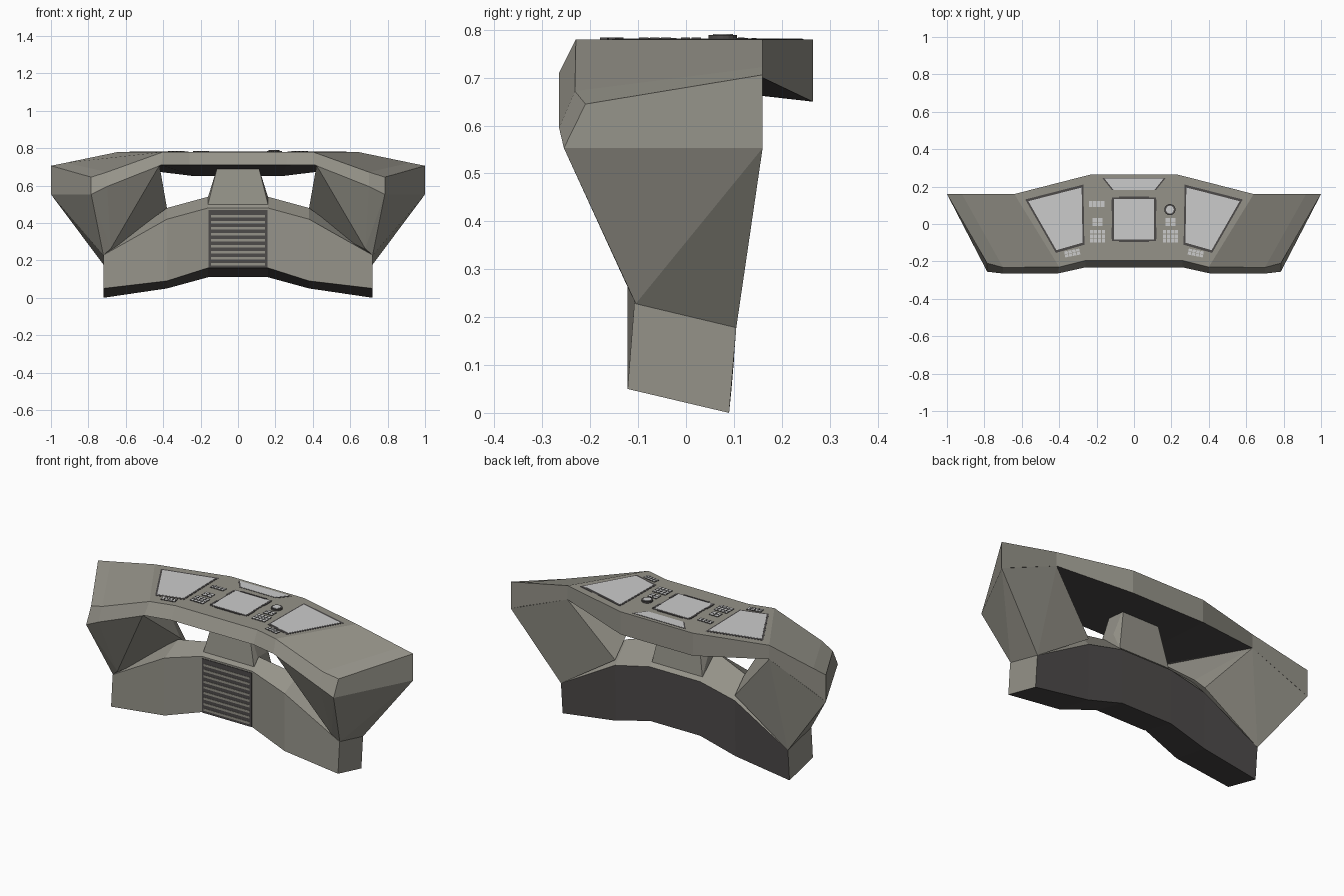
import bpy, bmesh, math
from mathutils import Vector, Matrix

if "Cube" in bpy.data.objects:
    bpy.data.objects.remove(bpy.data.objects["Cube"])


def material(name, rgb):
    m = bpy.data.materials.new(name)
    m.diffuse_color = (*rgb, 1)
    m.use_nodes = True
    m.node_tree.nodes["Principled BSDF"].inputs["Base Color"].default_value = m.diffuse_color
    return m


GREY = material("warm grey panel", (.30, .29, .25))
DARK = material("dark grey", (.075, .069, .068))
LIGHT = material("pale grey screen", (.60, .60, .60))


def finish(name, bm, mats, rule=None):
    """Turn a bmesh into an object; rule(face) gives its material slot."""
    bmesh.ops.recalc_face_normals(bm, faces=bm.faces[:])
    bm.normal_update()
    if rule:
        for f in bm.faces:
            f.material_index = rule(f)
    me = bpy.data.meshes.new(name)
    bm.to_mesh(me)
    bm.free()
    for m in mats:
        me.materials.append(m)
    ob = bpy.data.objects.new(name, me)
    bpy.context.collection.objects.link(ob)
    return ob


def mirrored_loft(name, half, rule):
    """Loft closed sections, given for the right half from centre outwards."""
    sections = [[(-x, y, z) for x, y, z in s] for s in reversed(half)] + half
    bm = bmesh.new()
    rings = [[bm.verts.new(p) for p in s] for s in sections]
    n = len(rings[0])
    for a, b in zip(rings, rings[1:]):
        for i in range(n):
            j = (i + 1) % n
            bm.faces.new((a[i], a[j], b[j], b[i]))
    bm.faces.new(rings[0])
    bm.faces.new(rings[-1])
    return finish(name, bm, [GREY, DARK], rule)


def hull(name, points):
    bm = bmesh.new()
    for p in points:
        bm.verts.new(p)
    res = bmesh.ops.convex_hull(bm, input=bm.verts[:])
    junk = [v for v in res["geom_interior"] if isinstance(v, bmesh.types.BMVert)]
    bmesh.ops.delete(bm, geom=junk, context='VERTS')
    bmesh.ops.dissolve_limit(bm, angle_limit=.02, verts=bm.verts[:], edges=bm.edges[:])
    return finish(name, bm, [GREY])


def add_prism(bm, outline, z0, z1):
    lo = [bm.verts.new((x, y, z0)) for x, y in outline]
    hi = [bm.verts.new((x, y, z1)) for x, y in outline]
    n = len(outline)
    bm.faces.new(lo[::-1])
    bm.faces.new(hi)
    for i in range(n):
        j = (i + 1) % n
        bm.faces.new((lo[i], lo[j], hi[j], hi[i]))


def plate(name, outline, z1, mat):
    bm = bmesh.new()
    add_prism(bm, outline, .775, z1)
    return finish(name, bm, [mat])


# Desk top: back bottom, back top, front top, front bottom at each station
desk = [
    [(.23, .265, .65), (.23, .265, .78), (.26, -.195, .78), (.26, -.232, .71)],
    [(.64, .16, .70), (.64, .16, .78), (.40, -.23, .78), (.41, -.265, .71)],
    [(.92, .16, .587), (.92, .16, .722), (.70, -.232, .672), (.70, -.265, .595)],
    [(1, .16, .553), (1, .16, .706), (.785, -.21, .645), (.785, -.255, .553)],
]
mirrored_loft("desk_top", desk, lambda f: int(f.normal.z < -.75))

# Pedestal: front bottom, front top, shelf ridge, back top, back bottom
pedestal = [
    [(.16, -.10, .16), (.16, -.10, .48), (.16, -.04, .54), (.16, .10, .42), (.16, .10, .11)],
    [(.38, -.122, .09), (.38, -.122, .42), (.38, 0, .48), (.38, .10, .37), (.38, .095, .05)],
    [(.72, -.122, .05), (.72, -.108, .228), (.72, -.06, .235), (.72, .105, .178), (.72, .09, 0)],
]
mirrored_loft("pedestal", pedestal,
              lambda f: int(f.normal.z < -.6 or (f.normal.y > .75 and f.normal.z < .4)))

# Wing supports between desk and pedestal
wing = [(.785, -.255, .553), (.70, -.265, .595), (.42, -.263, .708), (1, .16, .553),
        (.64, .16, .70), (.72, -.105, .228), (.68, -.122, .263), (.38, .02, .48),
        (.38, .10, .40), (.72, .105, .178)]
for side, s in (("left", -1), ("right", 1)):
    hull(side + "_wing_support", [(s * x, y, z) for x, y, z in wing])

# Centre pillar
hull("centre_pillar", [(s * x, y, z) for s in (-1, 1) for x, y, z in
                       ((.16, -.085, .50), (.16, .08, .44), (.16, -.05, .54), (.16, .03, .54),
                        (.11, -.06, .70), (.11, .05, .70))])

# Front grille: dark plate with grey slats
bm = bmesh.new()


def add_box(bm, centre, size):
    bmesh.ops.create_cube(bm, size=1, matrix=Matrix.Translation(centre) @ Matrix.Diagonal((*size, 1)))


add_box(bm, (0, -.10, .315), (.315, .006, .31))
finish("front_grille", bm, [DARK])
bm = bmesh.new()
for i in range(9):
    add_box(bm, (0, -.102, .18 + i * .032), (.29, .005, .013))
finish("grille_slats", bm, [GREY])

# Screens with dark borders
side_screen = [(.565, .122), (.28, .195), (.275, -.10), (.415, -.14)]
upper_screen = [(.158, .243), (-.158, .243), (-.11, .183), (.11, .183)]
main_screen = [(.108, .133), (-.108, .133), (-.108, -.083), (.108, -.083)]


def screen(name, outline, border):
    c = sum((Vector(p) for p in outline), Vector((0, 0))) / len(outline)
    grown = [c + (Vector(p) - c) * border for p in outline]
    plate(name + "_border", grown, .7812, DARK)
    plate(name, outline, .7824, LIGHT)


screen("right_screen", side_screen, 1.09)
screen("left_screen", [(-x, y) for x, y in side_screen], 1.09)
screen("upper_screen", upper_screen, 1.07)
screen("main_screen", main_screen, 1.08)

# Main screen clips along the frame
bm = bmesh.new()
for s in (-1, 1):
    for y in (.10, -.05):
        add_box(bm, (s * .115, y, .78), (.012, .06, .006))
    add_box(bm, (0, .025 + s * .117, .78), (.16, .01, .006))
finish("screen_clips", bm, [DARK])


# Keypads: dark-sided buttons with pale tops
def keypad(name, x, y, cols, rows, w, h, angle=0):
    bm = bmesh.new()
    for i in range(cols):
        for j in range(rows):
            add_box(bm, ((i + .5 - cols / 2) * w / cols, (j + .5 - rows / 2) * h / rows, .780),
                    (w / cols * .86, h / rows * .86, .008))
    bmesh.ops.transform(bm, verts=bm.verts[:], matrix=Matrix.Translation((x, y, 0)) @ Matrix.Rotation(angle, 4, 'Z'))
    return finish(name, bm, [DARK, LIGHT], lambda f: int(f.normal.z > .5))


for side, s in (("left", -1), ("right", 1)):
    keypad(side + "_number_keys", s * .195, -.065, 4, 3, .085, .07)
    keypad(side + "_square_keys", s * .195, .01, 2, 2, .06, .045)
    keypad(side + "_edge_keys", s * .33, -.155, 4, 2, .085, .035, -s * .2)
keypad("upper_keys", -.20, .107, 4, 2, .085, .033)

# Round dial
for name, r, z, m in (("dial_ring", .03, .789, DARK), ("dial_cap", .021, .791, LIGHT)):
    plate(name, [(.192 + r * math.cos(a * math.pi / 8), .077 + r * math.sin(a * math.pi / 8))
                 for a in range(16)], z, m)
